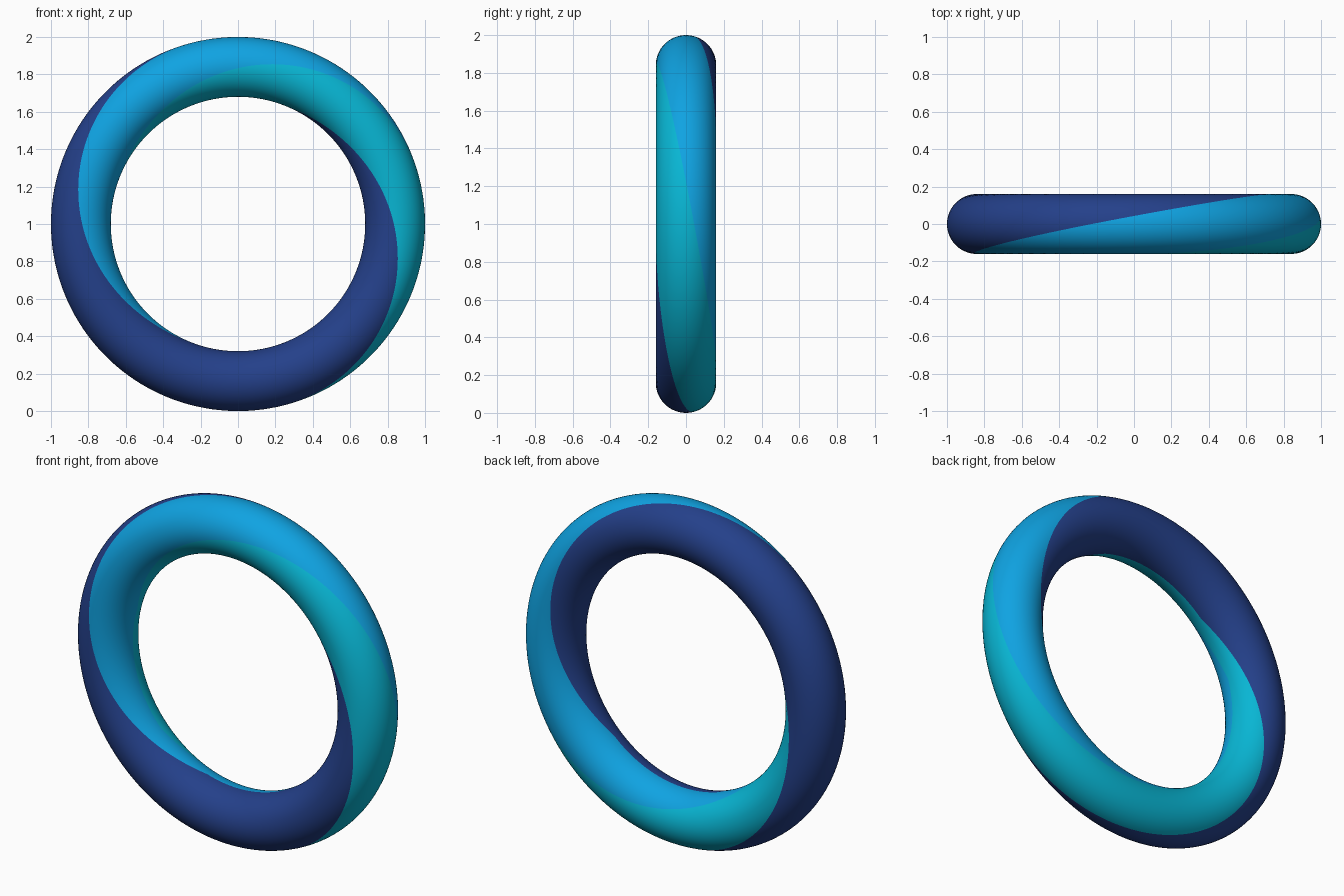
import bpy, bmesh, math

if "Cube" in bpy.data.objects:
    bpy.data.objects.remove(bpy.data.objects["Cube"])

R, r = 0.84, 0.16          # ring radius, tube radius
COLS = 360                 # steps around the ring
STRIPS = (18, 18, 32)      # tube steps in each colour strip
STARTS = (103, 13, -77)    # ring angle where each colour edge crosses the outer rim


def lin(c):
    c /= 255
    return c / 12.92 if c <= 0.04045 else ((c + 0.055) / 1.055) ** 2.4


def material(name, rgb):
    m = bpy.data.materials.new(name)
    m.diffuse_color = (*[lin(c) for c in rgb], 1)
    m.use_nodes = True
    m.node_tree.nodes["Principled BSDF"].inputs["Base Color"].default_value = m.diffuse_color
    return m


def edge_angle(d):
    """Tube angle of a twisting edge: one turn over 300 degrees, resting on the inner rim."""
    turns = math.floor((d + 180) / 360)
    d -= 360 * turns
    return max(-180, min(180, 1.2 * d)) + 360 * turns


# ring swept so that its mesh lines follow the three twisting colour edges
bm = bmesh.new()
rings = []
for i in range(COLS):
    t = 360 * i / COLS
    e = [edge_angle(t - s) for s in STARTS]
    e.append(e[0] + 360)
    ring = []
    for k, n in enumerate(STRIPS):
        for j in range(n):
            p = math.radians(e[k] + (e[k + 1] - e[k]) * j / n)
            a = math.radians(t)
            q = R + r * math.cos(p)
            ring.append(bm.verts.new((q * math.cos(a), -r * math.sin(p), 1 + q * math.sin(a))))
    rings.append(ring)

strip_of = [k for k, n in enumerate(STRIPS) for _ in range(n)]
N = len(strip_of)
for i in range(COLS):
    a, b = rings[i], rings[(i + 1) % COLS]
    for j in range(N):
        f = bm.faces.new((a[j], a[(j + 1) % N], b[(j + 1) % N], b[j]))
        f.material_index = strip_of[j]
        f.smooth = True
bmesh.ops.recalc_face_normals(bm, faces=bm.faces)

mesh = bpy.data.meshes.new("twisted_ring")
bm.to_mesh(mesh)
bm.free()
for name, rgb in (("sky blue", (15, 163, 226)), ("teal", (8, 182, 212)), ("navy blue", (36, 64, 138))):
    mesh.materials.append(material(name, rgb))
bpy.context.collection.objects.link(bpy.data.objects.new("twisted_ring", mesh))
